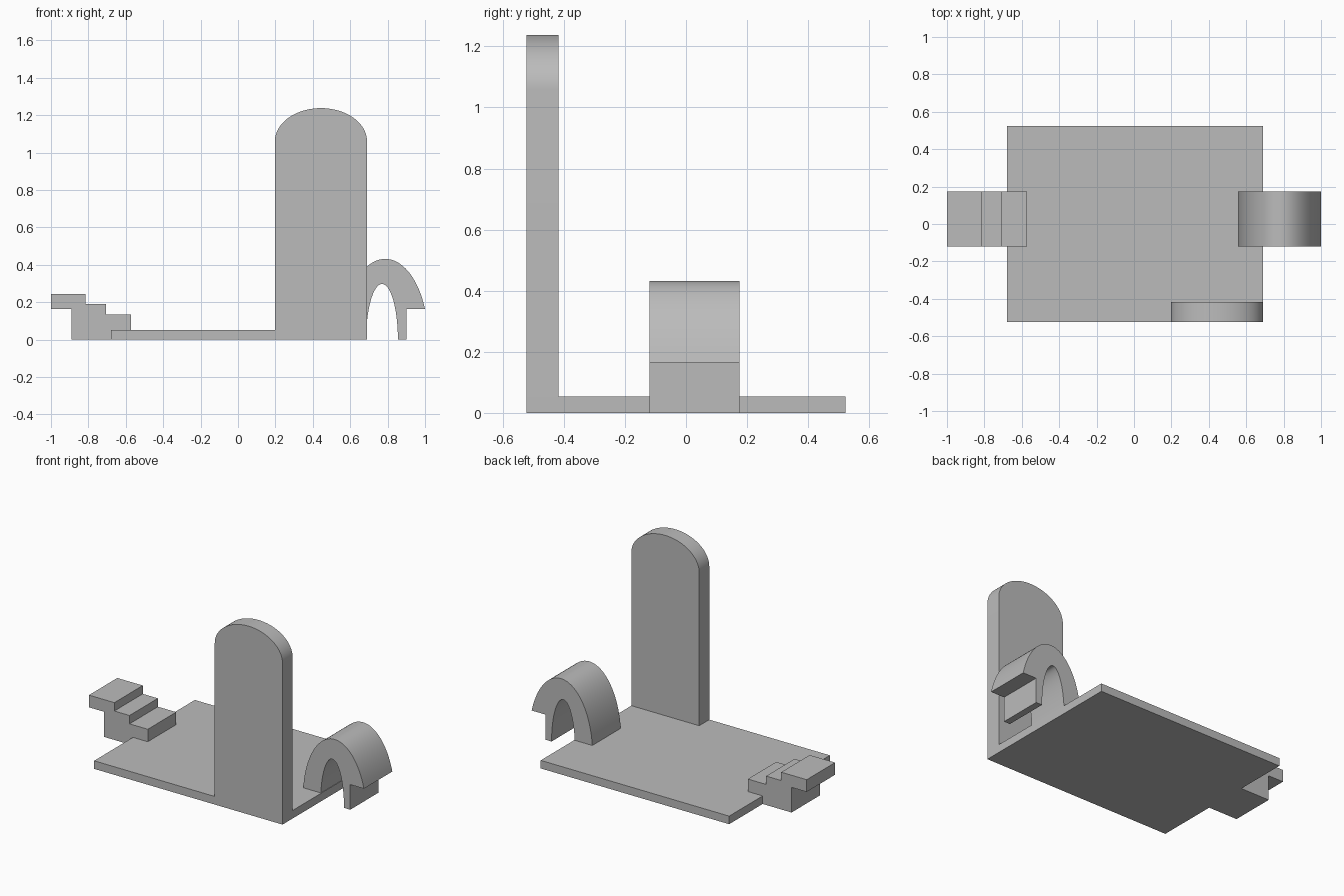
import bpy
import bmesh
from math import cos, sin, pi, radians, asin

cube = bpy.data.objects.get("Cube")
if cube:
    bpy.data.objects.remove(cube, do_unlink=True)

# Single plain grey
grey = bpy.data.materials.new("plain_grey")
grey.use_nodes = True
colour = (0.5, 0.5, 0.5, 1)
grey.diffuse_color = colour
grey.node_tree.nodes["Principled BSDF"].inputs["Base Color"].default_value = colour


def arc(cx, cz, rx, rz, start, end, steps=40):
    """Points along an elliptical arc in the x-z plane."""
    angles = [start + (end - start) * i / steps for i in range(steps + 1)]
    return [(cx + rx * cos(a), cz + rz * sin(a)) for a in angles]


def extrude_profile(name, profile, y0, y1):
    """Solid made by sweeping an x-z outline from y0 to y1."""
    bm = bmesh.new()
    face = bm.faces.new([bm.verts.new((x, y0, z)) for x, z in profile])
    swept = bmesh.ops.extrude_face_region(bm, geom=[face])["geom"]
    verts = [v for v in swept if isinstance(v, bmesh.types.BMVert)]
    bmesh.ops.translate(bm, verts=verts, vec=(0, y1 - y0, 0))
    bmesh.ops.recalc_face_normals(bm, faces=bm.faces)
    mesh = bpy.data.meshes.new(name)
    bm.to_mesh(mesh)
    bm.free()
    mesh.materials.append(grey)
    obj = bpy.data.objects.new(name, mesh)
    bpy.context.collection.objects.link(obj)
    bpy.ops.object.select_all(action='DESELECT')
    obj.select_set(True)
    bpy.context.view_layer.objects.active = obj
    bpy.ops.object.shade_smooth_by_angle(angle=radians(30))
    return obj


LEFT, RIGHT, DEPTH = -0.68, 0.69, 0.523

# Floor slab
extrude_profile("floor_slab", [(LEFT, 0), (RIGHT, 0), (RIGHT, 0.053), (LEFT, 0.053)],
                -DEPTH, DEPTH)

# Tall front panel with a rounded top
panel_left = 0.197
half = (RIGHT - panel_left) / 2
top = arc(panel_left + half, 1.06, half, 0.178, 0, pi)
extrude_profile("tall_panel", [(panel_left, 0), (RIGHT, 0)] + top, -DEPTH, -0.418)

# Steps with an overhanging upper landing
steps = [(-1, 0.165), (-0.89, 0.165), (-0.89, 0), (-0.572, 0), (-0.572, 0.135),
         (-0.705, 0.135), (-0.705, 0.19), (-0.815, 0.19), (-0.815, 0.245), (-1, 0.245)]
extrude_profile("steps", steps, -0.12, 0.175)

# Archway: full foot on the slab, notched foot outside it
tip = asin(0.165 / 0.432)
outer = arc(0.787, 0, 0.23, 0.432, tip, pi)
inner = arc(0.77, 0, 0.085, 0.298, pi, 0)
extrude_profile("archway", outer + inner + [(0.9, 0), (0.9, 0.165)], -0.12, 0.175)
